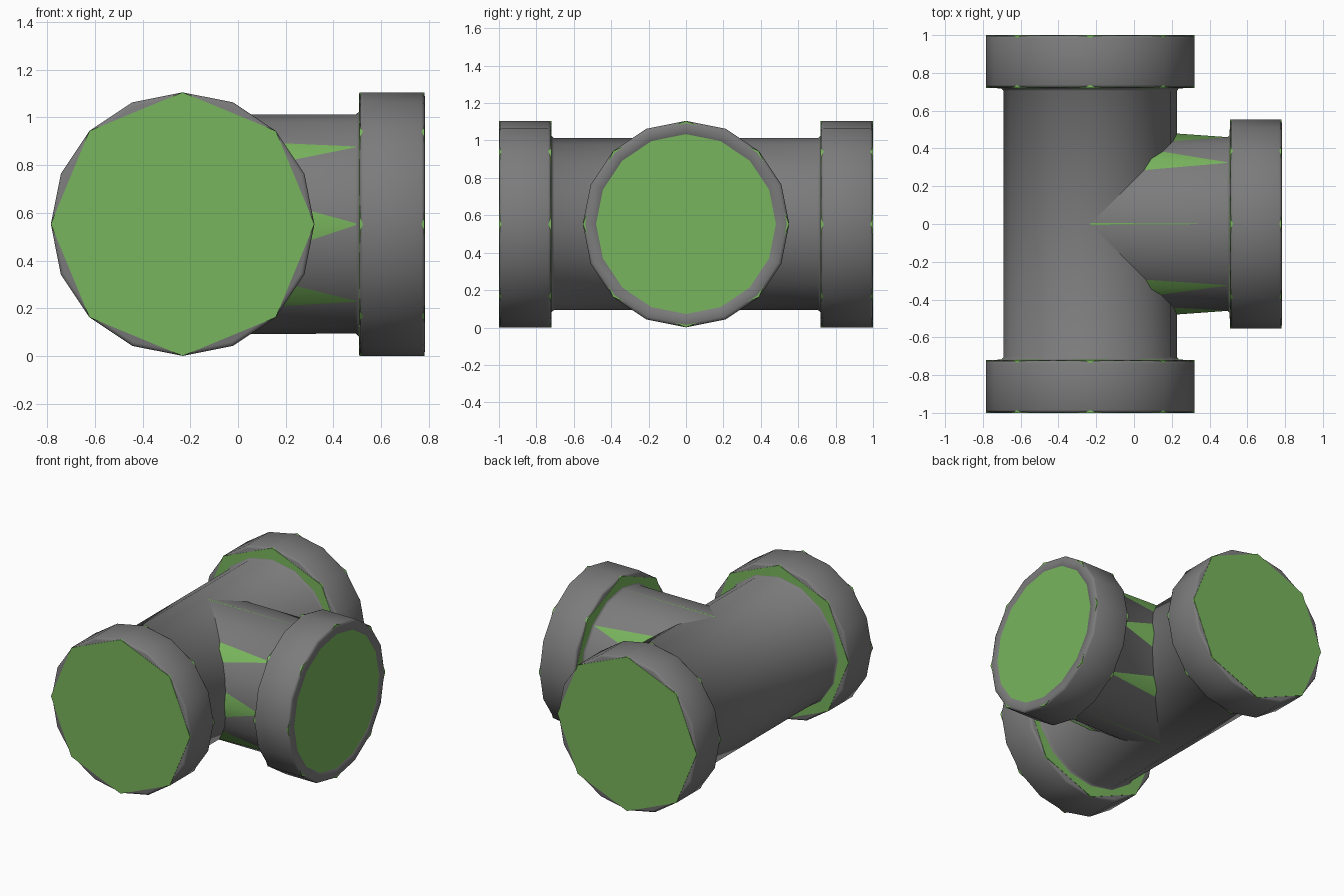
import bpy, bmesh, math

if "Cube" in bpy.data.objects:
    bpy.data.objects.remove(bpy.data.objects["Cube"])

AXIS_X, AXIS_Z = -0.232, 0.553   # centre of the tee
PIPE, COLLAR = 0.459, 0.552      # outer radii


def material(name, color):
    m = bpy.data.materials.new(name)
    m.diffuse_color = (*color, 1)
    m.use_nodes = True
    m.node_tree.nodes["Principled BSDF"].inputs["Base Color"].default_value = m.diffuse_color
    return m


green = material("green", (0.19, 0.46, 0.11))
grey = material("dark_grey", (0.2, 0.2, 0.2))


def lathe(name, profile, sides, mat, along_y=False):
    """Sweep (distance, radius, sideways radius) rings along x or y, with capped ends."""
    bm = bmesh.new()
    rings = []
    for p in profile:
        d, r = p[:2]
        side = p[2] if len(p) > 2 else r
        ring = []
        for i in range(sides):
            a = 2 * math.pi * i / sides
            u, v = side * math.cos(a), r * math.sin(a)
            ring.append(bm.verts.new((-u, d, v) if along_y else (d, u, v)))
        rings.append(ring)
    for a, b in zip(rings, rings[1:]):
        for i in range(sides):
            j = (i + 1) % sides
            bm.faces.new((a[i], a[j], b[j], b[i]))
    bm.faces.new(rings[0])
    bm.faces.new(rings[-1])
    bmesh.ops.recalc_face_normals(bm, faces=bm.faces)
    me = bpy.data.meshes.new(name)
    bm.to_mesh(me)
    bm.free()
    me.materials.append(mat)
    ob = bpy.data.objects.new(name, me)
    ob.location = (AXIS_X, 0, AXIS_Z)
    bpy.context.collection.objects.link(ob)
    bpy.ops.object.select_all(action='DESELECT')
    ob.select_set(True)
    bpy.context.view_layer.objects.active = ob
    bpy.ops.object.shade_smooth_by_angle(angle=math.radians(55))
    return ob


def mirrored(half):
    return [(-d, r) for d, r in reversed(half)] + half


# Grey straight pipe with a bevelled collar at both ends
lathe("main_pipe", mirrored([
    (0.705, PIPE), (0.720, 0.472), (0.722, 0.535), (0.726, 0.547), (0.737, COLLAR),
    (0.985, COLLAR), (0.994, 0.547), (0.998, 0.535)]), 16, grey, along_y=True)

# Grey side branch with collar and slightly recessed mouth
lathe("branch_pipe", [
    (0, PIPE), (0.725, PIPE), (0.740, 0.472), (0.742, 0.535), (0.746, 0.547),
    (0.757, COLLAR), (1.001, COLLAR), (1.010, 0.547), (1.015, 0.535),
    (1.015, 0.482), (1.010, 0.478)], 16, grey)

# Green eight-sided core of the straight pipe, showing at the ends and collar corners
lathe("main_core", mirrored([
    (0.718, PIPE), (0.720, COLLAR), (1.0, COLLAR)]), 8, green, along_y=True)

# Green eight-sided core of the branch, tapering out through the grey pipe
lathe("branch_core", [
    (0, PIPE + 0.001, 0.512), (0.738, PIPE, 0.459), (0.740, COLLAR),
    (1.0135, COLLAR)], 8, green)
